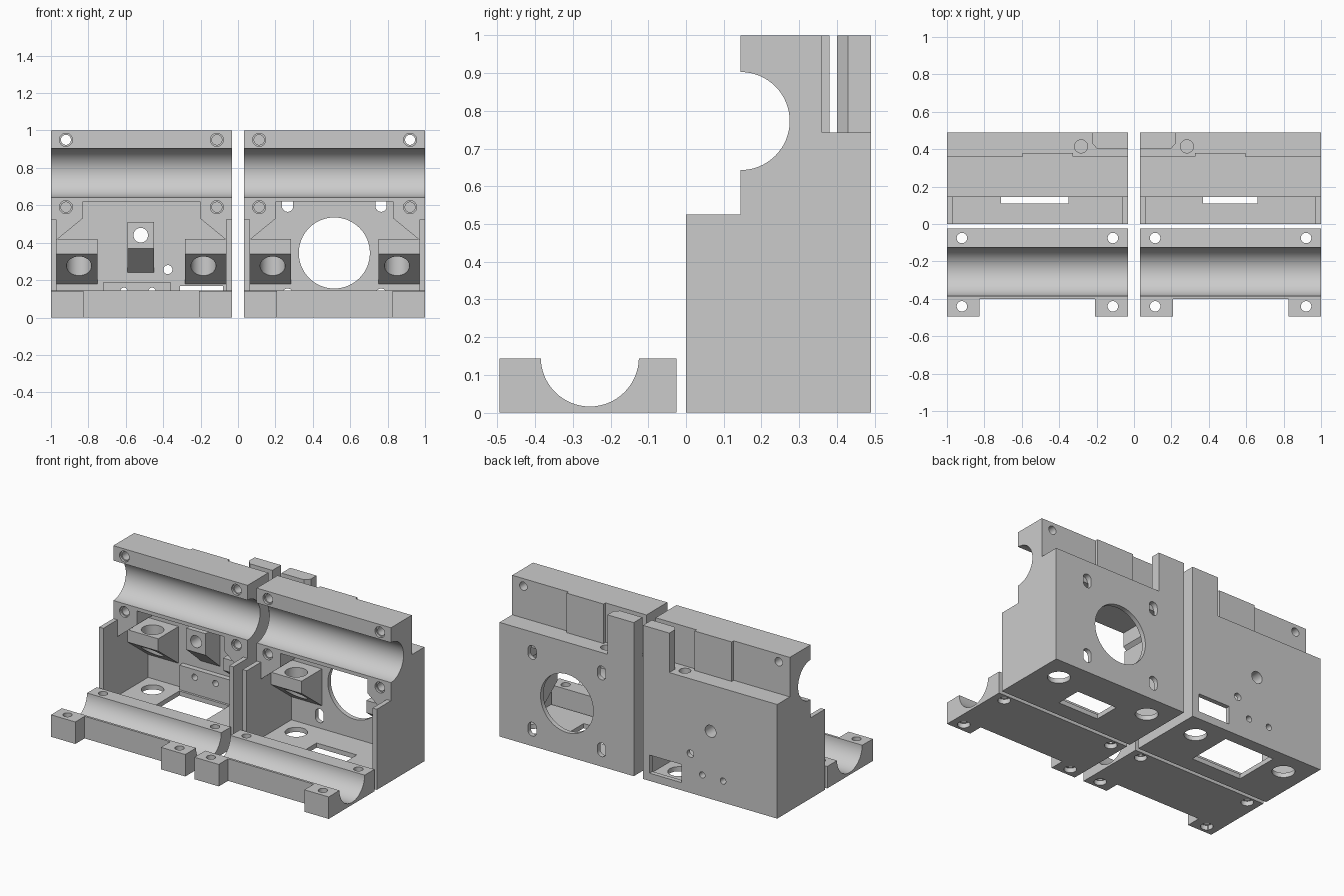
import bpy, bmesh, math

if "Cube" in bpy.data.objects:
    bpy.data.objects.remove(bpy.data.objects["Cube"])

grey = bpy.data.materials.new("light grey plastic")
grey.diffuse_color = (0.6, 0.6, 0.6, 1)
grey.use_nodes = True
grey.node_tree.nodes["Principled BSDF"].inputs["Base Color"].default_value = grey.diffuse_color
W = 0.967  # width of each half, measured inward from its outer end


def prism(name, pts, axis, a, b):
    """Extrude a closed 2D outline along an axis from a to b."""
    place = {'x': lambda p, t: (t, p[0], p[1]),
             'y': lambda p, t: (p[0], t, p[1]),
             'z': lambda p, t: (p[0], p[1], t)}[axis]
    bm = bmesh.new()
    lo = [bm.verts.new(place(p, a)) for p in pts]
    hi = [bm.verts.new(place(p, b)) for p in pts]
    bm.faces.new(lo)
    bm.faces.new(hi)
    n = len(pts)
    for i in range(n):
        j = (i + 1) % n
        bm.faces.new((lo[i], lo[j], hi[j], hi[i]))
    bmesh.ops.recalc_face_normals(bm, faces=bm.faces)
    me = bpy.data.meshes.new(name)
    bm.to_mesh(me)
    bm.free()
    me.materials.append(grey)
    ob = bpy.data.objects.new(name, me)
    bpy.context.collection.objects.link(ob)
    return ob


def rect(u0, u1, v0, v1):
    return [(u0, v0), (u1, v0), (u1, v1), (u0, v1)]


def arc(cu, cv, r, start, end, n):
    return [(cu + r * math.cos(math.radians(start + (end - start) * i / n)),
             cv + r * math.sin(math.radians(start + (end - start) * i / n)))
            for i in range(n + 1)]


def circle(cu, cv, r, n=32):
    return arc(cu, cv, r, 0, 360, n)[:-1]


def slot(cu, cv, r, h):
    return arc(cu, cv + h, r, 0, 180, 12) + arc(cu, cv - h, r, 180, 360, 12)


def cut(ob, *outline):
    """Subtract an extruded outline from an object."""
    cutter = prism("cutter", *outline)
    cutter.hide_render = True
    mod = ob.modifiers.new("cut", 'BOOLEAN')
    mod.operation, mod.solver, mod.object = 'DIFFERENCE', 'EXACT', cutter
    bpy.context.view_layer.update()
    dg = bpy.context.evaluated_depsgraph_get()
    me = bpy.data.meshes.new_from_object(ob.evaluated_get(dg))
    ob.modifiers.clear()
    ob.data = me
    bpy.data.objects.remove(cutter)


def build_half(s, side):
    def X(d):
        return s * (1 - d)

    def flip(pts):
        return [(X(d), v) for d, v in pts]

    # Housing: stepped side outline with the half-round bearing seat
    outline = ([(0, 0), (.49, 0), (.49, .743), (.36, .743), (.36, 1), (.145, 1)]
               + arc(.145, .773, .13, 90, -90, 32) + [(.145, .525), (0, .525)])
    body = prism(side + "_housing", outline, 'x', X(0), X(W))

    # Open-fronted cavity with gusseted upper corners
    cut(body, rect(X(.03), X(W - .03), .03, .56), 'y', -.1, .145)
    cut(body, flip([(.03, .03), (W - .03, .03), (W - .03, .415), (W - .17, .53),
                    (W - .17, .62), (.17, .62), (.17, .53), (.03, .415)]), 'y', -.1, .46)

    # Screw holes with counterbores
    for d in (.08, W - .08):
        for z, depth in ((.95, .375), (.59, .33)):
            cut(body, circle(X(d), z, .035), 'y', .1, .16)
            cut(body, circle(X(d), z, .027), 'y', .1, depth)

    # Rod holes through the floor, and the hole in the rear ledge
    for d in (.15, .815):
        cut(body, circle(X(d), .335, .067), 'z', -.1, .1)
    cut(body, circle(X(.717), .415, .035), 'z', .64, .8)

    # Rear guide: thicker pad and chamfered corner flange
    prism(side + "_rear_pad", rect(X(.405), X(.673), .36, .38), 'z', .743, 1)
    prism(side + "_rear_flange", flip([(W, .40), (.805, .40), (.777, .43),
                                       (.777, .49), (W, .49)]), 'z', .743, 1)

    # Rod brackets with slanted undersides
    for i, (d0, d1, dh) in enumerate(((.03, .25, .15), (.717, W - .03, .815))):
        br = prism(side + "_rod_bracket_%d" % (i + 1),
                   [(.25, .42), (.46, .42), (.46, .18), (.25, .34)], 'x', X(d0), X(d1))
        cut(br, circle(X(dh), .335, .067), 'z', 0, .6)

    # Clamp: half-round channel with two front ears
    clamp = prism(side + "_clamp", [(-.495, 0), (-.025, 0), (-.025, .143)]
                  + arc(-.255, .146, .13, -1, -179, 32) + [(-.495, .143)],
                  'x', X(0), X(W))
    cut(clamp, rect(X(.175), X(W - .175), -.6, -.40), 'z', -.1, .3)
    for d in (.08, W - .08):
        for y in (-.075, -.44):
            cut(clamp, circle(X(d), y, .028), 'z', -.1, .3)
            cut(clamp, circle(X(d), y, .037), 'z', -.1, .03)
    return body


left = build_half(-1, "left")
right = build_half(1, "right")

# Left housing: floor window, rear cable window and small rear holes
cut(left, rect(-.71, -.35, .11, .41), 'z', -.1, .1)
cut(left, rect(-.31, -.08, .05, .168), 'y', .4, .6)
boss = prism("sensor_boss", [(.31, .51), (.46, .51), (.46, .24), (.31, .37)], 'x', -.59, -.45)
plate = prism("switch_plate", rect(-.72, -.36, .03, .19), 'y', .425, .46)
for ob in (left, boss):
    cut(ob, circle(-.52, .44, .039), 'y', .25, .6)
cut(left, circle(-.375, .256, .024), 'y', .4, .6)
for x in (-.61, -.46):
    for ob in (left, plate):
        cut(ob, circle(x, .14, .02), 'y', .4, .6)

# Right housing: floor window, motor opening and mounting slots
cut(right, rect(.37, .66, .11, .28), 'z', -.1, .1)
cut(right, circle(.515, .345, .19, 64), 'y', .4, .6)
for x in (.265, .765):
    for z in (.61, .11):
        cut(right, slot(x, z, .03, .015), 'y', .455, .6)

# Smooth the round surfaces, keep the edges sharp
for ob in bpy.context.scene.objects:
    ob.select_set(True)
    bpy.context.view_layer.objects.active = ob
bpy.ops.object.shade_smooth_by_angle(angle=math.radians(30))
